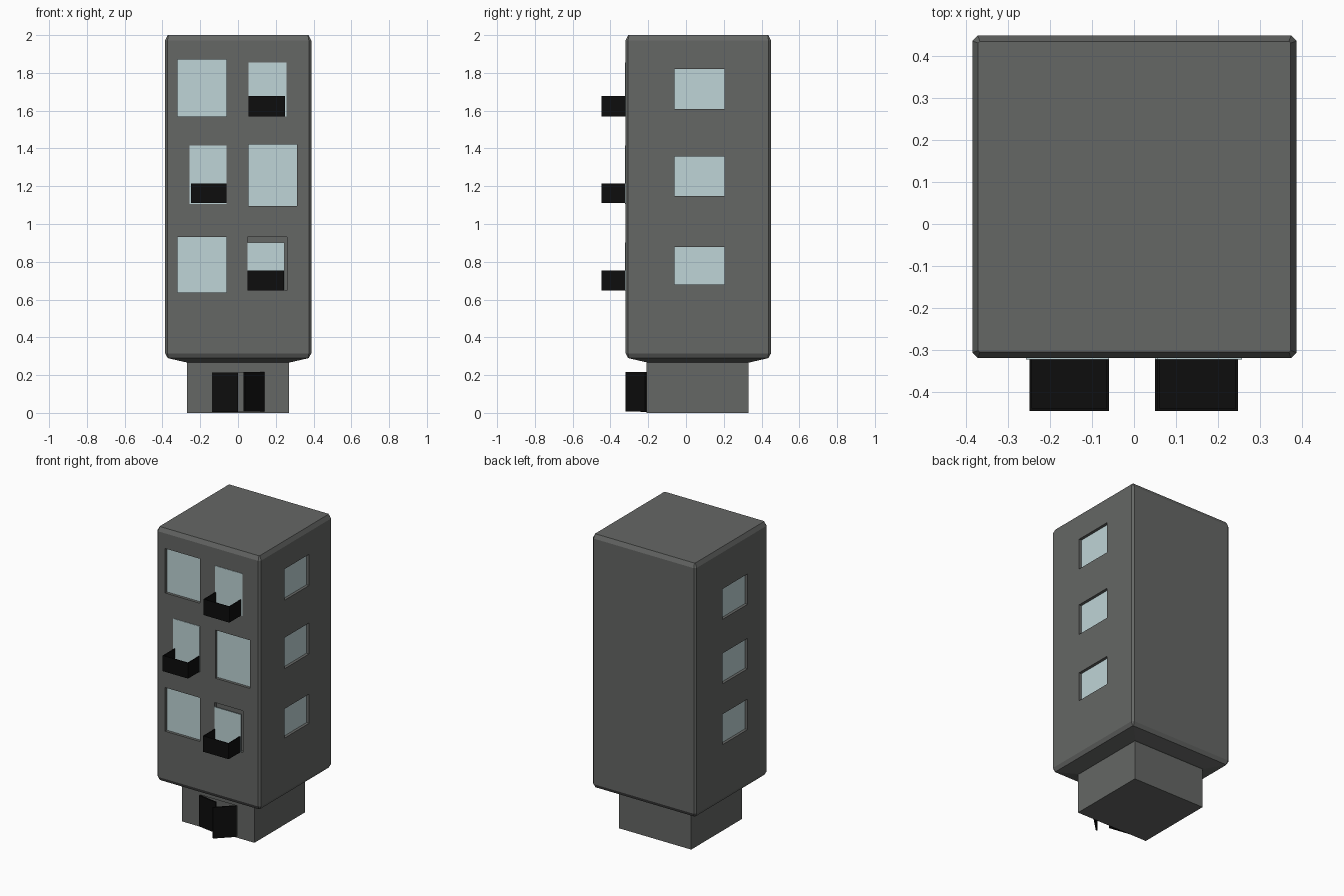
import bpy, bmesh, math
from mathutils import Matrix, Vector

if "Cube" in bpy.data.objects:
    bpy.data.objects.remove(bpy.data.objects["Cube"])


def material(name, rgb):
    m = bpy.data.materials.new(name)
    m.diffuse_color = (*rgb, 1)
    m.use_nodes = True
    m.node_tree.nodes["Principled BSDF"].inputs["Base Color"].default_value = m.diffuse_color
    return m


WALL = material("dark_grey_wall", (0.13, 0.135, 0.13))
GLASS = material("pale_glass", (0.52, 0.66, 0.68))
BLACK = material("black_metal", (0.004, 0.004, 0.004))


def add_box(bm, x0, x1, y0, y1, z0, z1):
    size = Vector((x1 - x0, y1 - y0, z1 - z0))
    mid = Vector((x0 + x1, y0 + y1, z0 + z1)) / 2
    bmesh.ops.create_cube(bm, size=1, matrix=Matrix.Translation(mid) @ Matrix.Diagonal(size.to_4d()))


def finish(bm, name, mat):
    bmesh.ops.recalc_face_normals(bm, faces=bm.faces)
    me = bpy.data.meshes.new(name)
    bm.to_mesh(me)
    bm.free()
    ob = bpy.data.objects.new(name, me)
    me.materials.append(mat)
    bpy.context.collection.objects.link(ob)
    return ob


def boxes(name, mat, items):
    bm = bmesh.new()
    for b in items:
        add_box(bm, *b)
    return finish(bm, name, mat)


def cut(ob, name, items):
    cutter = boxes(name, WALL, items)
    cutter.hide_render = True
    mod = ob.modifiers.new("openings", 'BOOLEAN')
    mod.operation, mod.solver, mod.object = 'DIFFERENCE', 'EXACT', cutter
    bpy.context.view_layer.objects.active = ob
    bpy.ops.object.modifier_apply(modifier=mod.name)
    bpy.data.objects.remove(cutter)


X0, X1, Y0, Y1 = -0.386, 0.388, -0.32, 0.45
DEPTH = 0.022

# Tower: chamfered square rings stacked upwards
bm = bmesh.new()
rings = []
for z, inset in [(0.268, 0.11), (0.29, 0.014), (0.315, 0), (1.972, 0), (2.0, 0.014)]:
    a, b, c, d = X0 + inset, X1 - inset, Y0 + inset, Y1 - inset
    k = 0.013 if inset == 0 else 0.004
    pts = [(a + k, c), (b - k, c), (b, c + k), (b, d - k), (b - k, d), (a + k, d), (a, d - k), (a, c + k)]
    rings.append([bm.verts.new((x, y, z)) for x, y in pts])
for lo, hi in zip(rings, rings[1:]):
    for i in range(8):
        j = (i + 1) % 8
        bm.faces.new((lo[i], lo[j], hi[j], hi[i]))
bm.faces.new(rings[0][::-1])
bm.faces.new(rings[-1])
tower = finish(bm, "tower", WALL)

# Openings: front windows and the two columns of side windows
front = [(-0.32, -0.06, 1.57, 1.87), (0.055, 0.312, 1.095, 1.42), (-0.32, -0.06, 0.637, 0.932)]
doors = [(0.055, 0.258, 1.57, 1.855), (-0.258, -0.06, 1.107, 1.415), (0.05, 0.247, 0.647, 0.902)]
right = [(-0.06, 0.205, 1.61, 1.82), (-0.06, 0.205, 1.148, 1.357), (-0.06, 0.205, 0.68, 0.877)]
left = [(-0.105, 0.16, z - 0.205, z) for z in (1.725, 1.29, 0.88)]
holes = [(a, b, Y0 - 0.1, Y0 + DEPTH, c, d) for a, b, c, d in front]
holes.append((0.05, 0.26, Y0 - 0.1, Y0 + DEPTH, 0.647, 0.93))
holes += [(X1 - DEPTH, X1 + 0.1, a, b, c, d) for a, b, c, d in right]
holes += [(X0 - 0.1, X0 + DEPTH, a, b, c, d) for a, b, c, d in left]
cut(tower, "window_cutter", holes)

# Window glass sits at the back of each recess
g = 0.003
boxes("front_windows", GLASS, [(a, b, Y0 + DEPTH - g, Y0 + DEPTH + g, c, d) for a, b, c, d in front])
boxes("right_windows", GLASS, [(X1 - DEPTH - g, X1 - DEPTH + g, a, b, c, d) for a, b, c, d in right])
boxes("left_windows", GLASS, [(X0 + DEPTH - g, X0 + DEPTH + g, a, b, c, d) for a, b, c, d in left])
boxes("balcony_doors", GLASS, [(a, b, Y0 - g, Y0 + g, c, d) for a, b, c, d in doors])

# Balconies: thin-walled trays, open at the top and against the wall
t, yb = 0.006, -0.447
for i, (a, b, z0, z1) in enumerate([(0.055, 0.248, 1.57, 1.677), (-0.25, -0.06, 1.11, 1.215),
                                    (0.05, 0.243, 0.647, 0.753)]):
    boxes(f"balcony_{i + 1}", BLACK, [
        (a, b, yb, Y0, z0, z0 + t),
        (a, b, yb, yb + t, z0 + t, z1),
        (a, a + t, yb + t, Y0, z0 + t, z1),
        (b - t, b, yb + t, Y0, z0 + t, z1)])

# Ground-floor base with a shallow doorway
base = boxes("base", WALL, [(-0.27, 0.27, -0.21, 0.33, 0, 0.275)])
cut(base, "doorway_cutter", [(-0.138, 0.138, -0.3, -0.19, 0.008, 0.215)])


# Entrance door leaves: left nearly shut, right swung open
def leaf(name, p, q, z0, z1):
    p, q = Vector(p), Vector(q)
    d = q - p
    ob = boxes(name, BLACK, [(0, d.length, -0.005, 0.005, z0, z1)])
    ob.location = (p.x, p.y, 0)
    ob.rotation_euler.z = math.atan2(d.y, d.x)


leaf("left_entrance_door", (-0.138, -0.213), (0.0, -0.235), 0.005, 0.213)
leaf("right_entrance_door", (0.138, -0.213), (0.033, -0.316), 0.008, 0.217)
